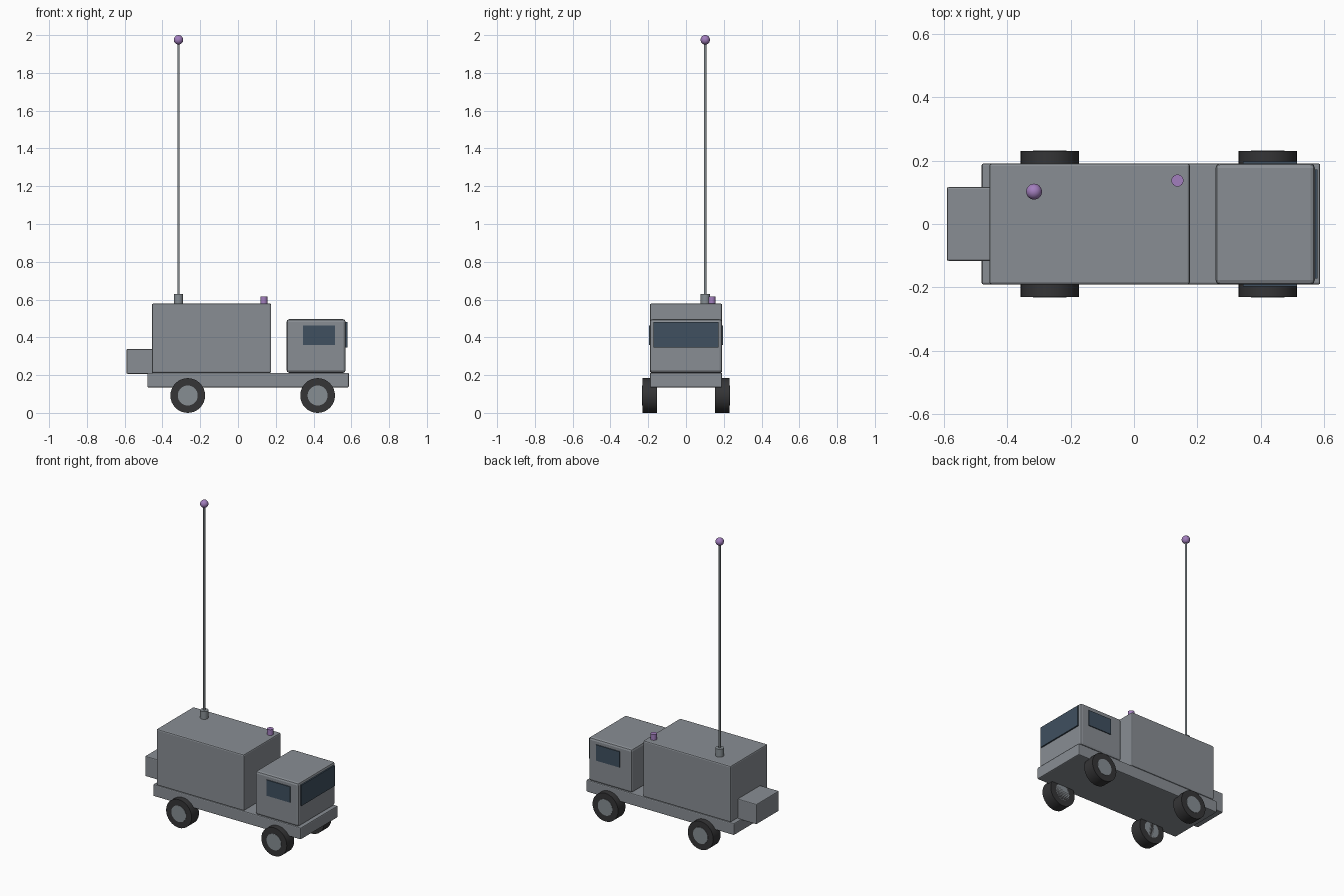
import bpy, math

cube = bpy.data.objects.get("Cube")
if cube:
    bpy.data.objects.remove(cube, do_unlink=True)


def material(name, r, g, b):
    m = bpy.data.materials.new(name)
    m.use_nodes = True
    m.diffuse_color = (r, g, b, 1)
    m.node_tree.nodes["Principled BSDF"].inputs["Base Color"].default_value = (r, g, b, 1)
    return m


GREY = material("body grey", 0.25, 0.27, 0.295)
RUBBER = material("tyre black", 0.035, 0.035, 0.037)
GLASS = material("window blue", 0.05, 0.08, 0.115)
METAL = material("hub and mast grey", 0.24, 0.27, 0.29)
PURPLE = material("lamp purple", 0.36, 0.21, 0.51)


def finish(name, mat, smooth=True):
    obj = bpy.context.object
    obj.name = name
    obj.data.materials.append(mat)
    if smooth:
        bpy.ops.object.shade_smooth_by_angle(angle=math.radians(35))
    return obj


def box(name, mat, x, y, z, bevel=0.0):
    """Box given by its (min, max) range on each axis."""
    ranges = (x, y, z)
    bpy.ops.mesh.primitive_cube_add(size=1, location=[(a + b) / 2 for a, b in ranges])
    bpy.context.object.scale = [b - a for a, b in ranges]
    bpy.ops.object.transform_apply(location=False, rotation=False, scale=True)
    obj = finish(name, mat, smooth=False)
    if bevel:
        mod = obj.modifiers.new("rounded edges", "BEVEL")
        mod.width, mod.segments = bevel, 2
    return obj


def cylinder(name, mat, radius, depth, centre, sideways=False, sides=32):
    bpy.ops.mesh.primitive_cylinder_add(
        vertices=sides, radius=radius, depth=depth, location=centre,
        rotation=(math.pi / 2 if sideways else 0, 0, 0))
    return finish(name, mat)


# Body
W = 0.191
box("chassis", GREY, (-0.48, 0.587), (-W, W), (0.135, 0.212), 0.006)
box("cargo_box", GREY, (-0.456, 0.176), (-W, W), (0.212, 0.579), 0.008)
box("cab", GREY, (0.257, 0.57), (-W, W), (0.212, 0.496), 0.014)
box("rear_locker", GREY, (-0.59, -0.45), (-0.116, 0.116), (0.207, 0.338), 0.005)

# Windows
box("windscreen", GLASS, (0.57, 0.579), (-0.171, 0.171), (0.346, 0.481))
for side, label in ((1, "left"), (-1, "right")):
    y = sorted((side * W, side * 0.197))
    box(label + "_window", GLASS, (0.343, 0.513), y, (0.36, 0.463))

    # Wheels
    for x, end in ((0.4215, "front"), (-0.266, "rear")):
        cylinder(f"{end}_{label}_tyre", RUBBER, 0.092, 0.076, (x, side * 0.192, 0.092), True)
        cylinder(f"{end}_{label}_hub", METAL, 0.053, 0.078, (x, side * 0.193, 0.092), True)

# Mast and lamps
MX, MY = -0.315, 0.102
cylinder("mast_base", METAL, 0.025, 0.054, (MX, MY, 0.603), sides=24)
cylinder("mast", METAL, 0.0065, 1.35, (MX, MY, 1.295), sides=12)
bpy.ops.mesh.primitive_uv_sphere_add(segments=24, ring_count=12, radius=0.025,
                                     location=(MX, MY, 1.975))
finish("mast_lamp", PURPLE)
cylinder("roof_lamp", PURPLE, 0.019, 0.038, (0.137, 0.137, 0.597), sides=24)
